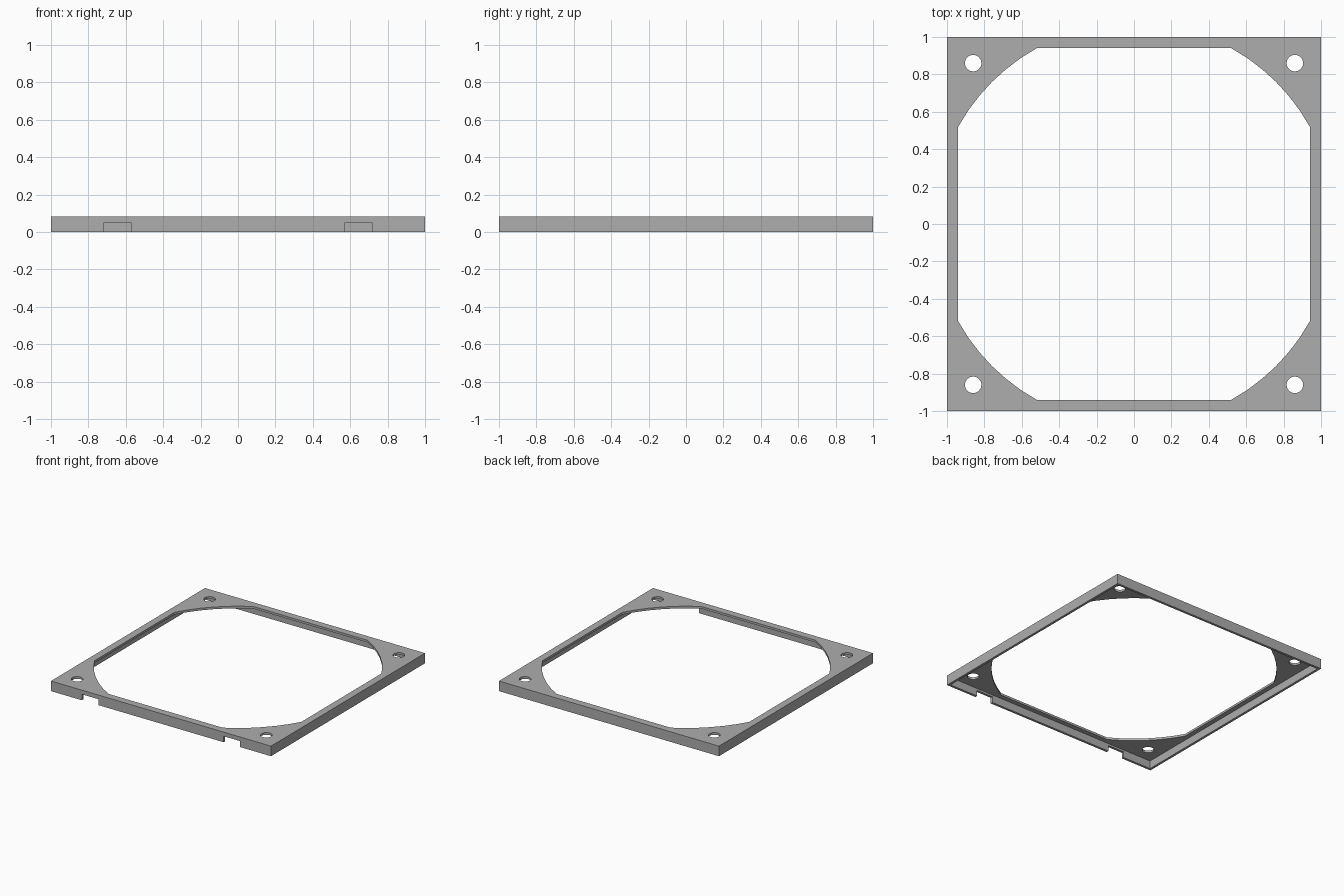
import bpy
import bmesh
import math

HEIGHT = 0.083      # overall height of the frame
RECESS = 0.065      # depth of the hollow underneath
WALL = 0.02         # thickness of the outer skirt
OPEN_HALF = 0.94    # flat sides of the central opening
OPEN_RADIUS = 1.074 # rounded corners of the central opening
HOLE_POS, HOLE_RADIUS = 0.86, 0.044

if "Cube" in bpy.data.objects:
    bpy.data.objects.remove(bpy.data.objects["Cube"], do_unlink=True)

grey = bpy.data.materials.new("mid grey")
grey.use_nodes = True
colour = (0.42, 0.42, 0.42, 1)
grey.diffuse_color = colour
grey.node_tree.nodes["Principled BSDF"].inputs["Base Color"].default_value = colour


def prism(name, outline, z0, z1):
    """Extrude a counter-clockwise outline from z0 up to z1."""
    bm = bmesh.new()
    face = bm.faces.new([bm.verts.new((x, y, z0)) for x, y in outline])
    top = bmesh.ops.extrude_face_region(bm, geom=[face])["geom"]
    moved = [v for v in top if isinstance(v, bmesh.types.BMVert)]
    bmesh.ops.translate(bm, verts=moved, vec=(0, 0, z1 - z0))
    bmesh.ops.recalc_face_normals(bm, faces=bm.faces)
    mesh = bpy.data.meshes.new(name)
    bm.to_mesh(mesh)
    bm.free()
    obj = bpy.data.objects.new(name, mesh)
    bpy.context.collection.objects.link(obj)
    return obj


def rect(x0, x1, y0, y1):
    return [(x0, y0), (x1, y0), (x1, y1), (x0, y1)]


def arc(cx, cy, radius, start, end, steps):
    angles = [start + (end - start) * i / steps for i in range(steps + 1)]
    return [(cx + radius * math.cos(a), cy + radius * math.sin(a)) for a in angles]


frame = prism("fan_frame", rect(-1, 1, -1, 1), 0, HEIGHT)
frame.data.materials.append(grey)
cutters = []

# Hollow underside, leaving a thin skirt and top plate
inner = 1 - WALL
cutters.append(prism("recess_cutter", rect(-inner, inner, -inner, inner), -0.1, RECESS))

# Central opening: circle clipped by a square
clip = math.acos(OPEN_HALF / OPEN_RADIUS)
outline = []
for quarter in range(4):
    turn = quarter * math.pi / 2
    outline += arc(0, 0, OPEN_RADIUS, turn + clip, turn + math.pi / 2 - clip, 6)
cutters.append(prism("opening_cutter", outline, -0.2, 0.2))

# Screw holes in the corners and cable notches in the front skirt
for sx in (-1, 1):
    for sy in (-1, 1):
        ring = arc(sx * HOLE_POS, sy * HOLE_POS, HOLE_RADIUS, 0, 2 * math.pi, 32)[:-1]
        cutters.append(prism("screw_hole_cutter", ring, -0.3, 0.3))
    x0, x1 = sorted((sx * 0.57, sx * 0.72))
    cutters.append(prism("notch_cutter", rect(x0, x1, -1.1, -0.95), -0.15, 0.049))

for cutter in cutters:
    cutter.hide_render = True
    mod = frame.modifiers.new(cutter.name, "BOOLEAN")
    mod.operation = "DIFFERENCE"
    mod.solver = "EXACT"
    mod.object = cutter

# Bake the cuts and remove the helpers
evaluated = frame.evaluated_get(bpy.context.evaluated_depsgraph_get())
baked = bpy.data.meshes.new_from_object(evaluated)
frame.modifiers.clear()
frame.data = baked
for cutter in cutters:
    bpy.data.objects.remove(cutter, do_unlink=True)

bpy.ops.object.select_all(action="DESELECT")
frame.select_set(True)
bpy.context.view_layer.objects.active = frame
bpy.ops.object.shade_smooth_by_angle(angle=math.radians(20))
